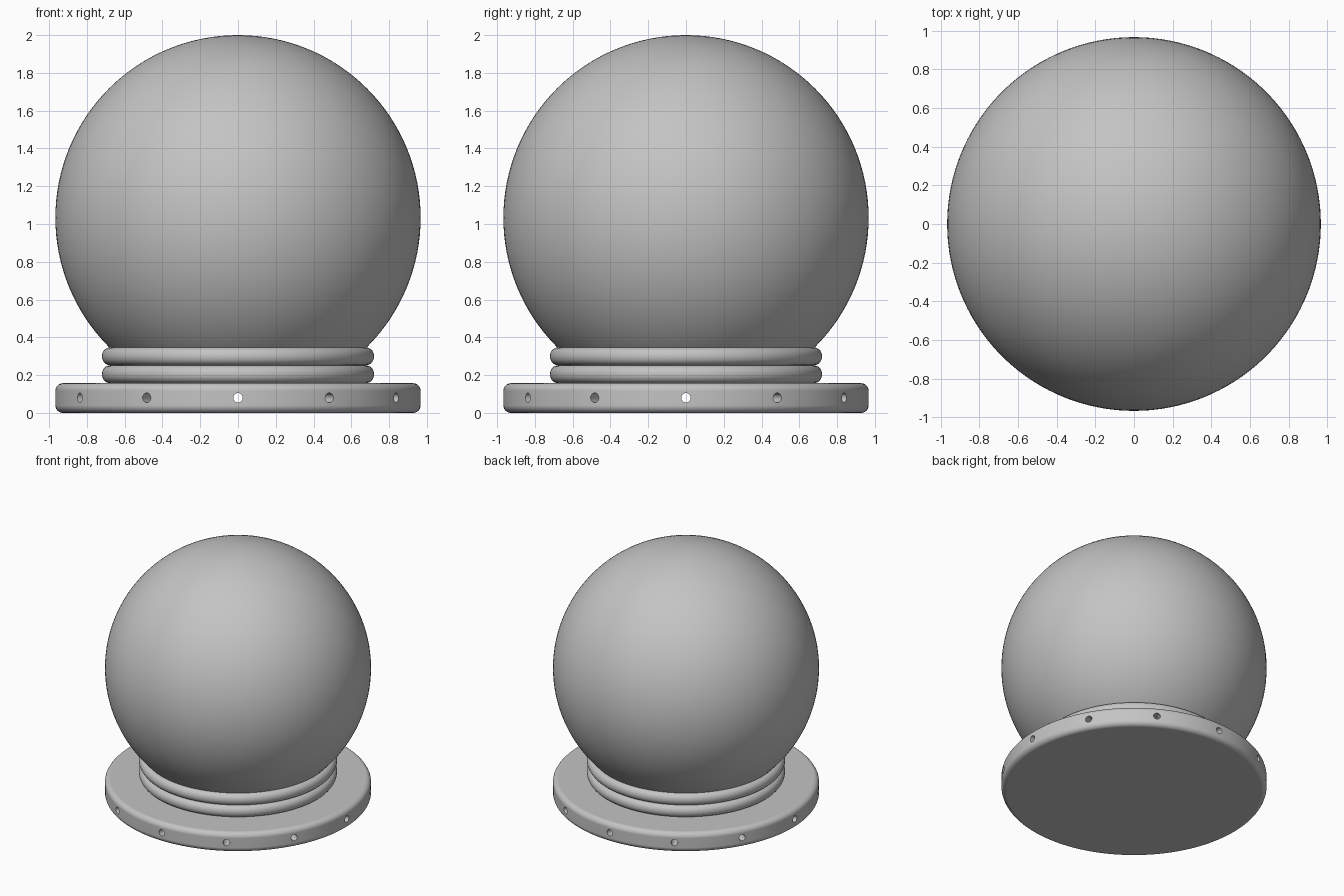
import bpy, bmesh, math
from mathutils import Matrix, Vector

cube = bpy.data.objects.get("Cube")
if cube:
    bpy.data.objects.remove(cube, do_unlink=True)

# One grey for everything
grey = bpy.data.materials.new("plain grey")
grey.use_nodes = True
COLOUR = (0.55, 0.55, 0.55, 1)
grey.diffuse_color = COLOUR
grey.node_tree.nodes["Principled BSDF"].inputs["Base Color"].default_value = COLOUR

RADIUS = 0.967


def finish(name, bm):
    mesh = bpy.data.meshes.new(name)
    bm.to_mesh(mesh)
    bm.free()
    mesh.materials.append(grey)
    obj = bpy.data.objects.new(name, mesh)
    bpy.context.collection.objects.link(obj)
    return obj


def select(obj):
    bpy.ops.object.select_all(action='DESELECT')
    obj.select_set(True)
    bpy.context.view_layer.objects.active = obj


def smooth(obj):
    select(obj)
    bpy.ops.object.shade_smooth_by_angle(angle=math.radians(30))


def cylinder(name, radius, bottom, top, rounding=0, sides=160, tilt=None):
    """Upright cylinder with rounded rims, or one laid along a tilt matrix."""
    bm = bmesh.new()
    bmesh.ops.create_cone(bm, cap_ends=True, segments=sides, radius1=radius,
                          radius2=radius, depth=top - bottom)
    if rounding:
        rims = [e for e in bm.edges if abs(e.verts[0].co.z - e.verts[1].co.z) < 1e-5]
        bmesh.ops.bevel(bm, geom=rims, offset=rounding, segments=8,
                        profile=0.5, affect='EDGES')
    middle = Vector((0, 0, (bottom + top) / 2))
    bm.transform(tilt if tilt else Matrix.Translation(middle))
    return finish(name, bm)


def weight_normals(obj):
    mod = obj.modifiers.new("flat caps", 'WEIGHTED_NORMAL')
    mod.keep_sharp = True


# Base disc with six bores running right through along its diameters
BORE_Z = 0.08
base = cylinder("base_disc", RADIUS, 0, 0.157, 0.04)
cutters = [cylinder("hub_cutter", 0.12, BORE_Z - 0.035, BORE_Z + 0.035, sides=48)]
for i in range(6):
    tilt = (Matrix.Translation((0, 0, BORE_Z))
            @ Matrix.Rotation(i * math.pi / 6, 4, 'Z')
            @ Matrix.Rotation(math.pi / 2, 4, 'X'))
    cutters.append(cylinder("bore_cutter", 0.025, -1.2, 1.2, sides=24, tilt=tilt))
for cutter in cutters:
    cutter.hide_render = True
    select(base)
    mod = base.modifiers.new("bore", 'BOOLEAN')
    mod.operation = 'DIFFERENCE'
    mod.solver = 'EXACT'
    mod.object = cutter
    bpy.ops.object.modifier_apply(modifier=mod.name)
    bpy.data.objects.remove(cutter, do_unlink=True)
smooth(base)
weight_normals(base)

# Two stacked collar rings with fully rounded rims
for name, bottom, top in (("lower_collar", 0.157, 0.252), ("upper_collar", 0.252, 0.347)):
    collar = cylinder(name, 0.72, bottom, top, 0.045)
    smooth(collar)
    weight_normals(collar)

# Large ball, cut flat where it sits inside the collars
bm = bmesh.new()
bmesh.ops.create_uvsphere(bm, u_segments=128, v_segments=64, radius=RADIUS)
bm.transform(Matrix.Translation((0, 0, 2 - RADIUS)))
cut = bmesh.ops.bisect_plane(bm, geom=bm.verts[:] + bm.edges[:] + bm.faces[:],
                             plane_co=(0, 0, 0.28), plane_no=(0, 0, 1), clear_inner=True)
bmesh.ops.contextual_create(
    bm, geom=[g for g in cut["geom_cut"] if isinstance(g, bmesh.types.BMEdge)])
bmesh.ops.recalc_face_normals(bm, faces=bm.faces[:])
smooth(finish("ball", bm))
